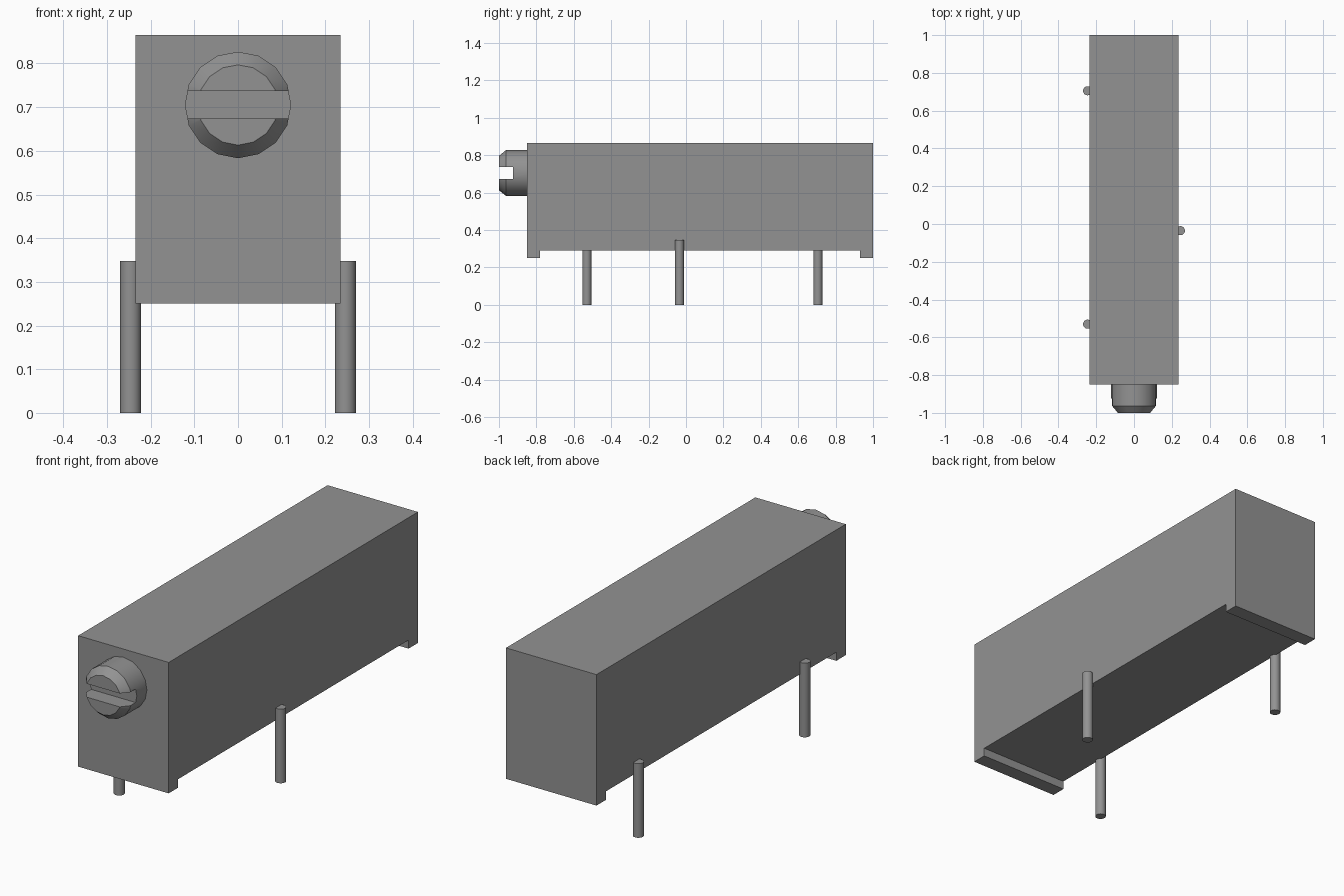
import bpy, bmesh, math
from mathutils import Matrix

cube = bpy.data.objects.get("Cube")
if cube:
    bpy.data.objects.remove(cube, do_unlink=True)

# Single grey material
grey = bpy.data.materials.new("mid grey")
grey.use_nodes = True
colour = (0.29, 0.29, 0.29, 1)
grey.diffuse_color = colour
grey.node_tree.nodes["Principled BSDF"].inputs["Base Color"].default_value = colour


def make_object(name, bm):
    bmesh.ops.recalc_face_normals(bm, faces=bm.faces)
    mesh = bpy.data.meshes.new(name)
    bm.to_mesh(mesh)
    bm.free()
    mesh.materials.append(grey)
    obj = bpy.data.objects.new(name, mesh)
    bpy.context.collection.objects.link(obj)
    return obj


def activate(obj):
    bpy.ops.object.select_all(action='DESELECT')
    obj.select_set(True)
    bpy.context.view_layer.objects.active = obj


def smooth(obj):
    activate(obj)
    bpy.ops.object.shade_smooth_by_angle(angle=math.radians(30))


# Housing: side profile (y, z) with a foot at each end, extruded across x
HALF_WIDTH = 0.235
profile = [(-0.85, 0.25), (-0.78, 0.25), (-0.78, 0.29), (0.93, 0.29),
           (0.93, 0.25), (1.0, 0.25), (1.0, 0.865), (-0.85, 0.865)]
bm = bmesh.new()
side = bm.faces.new([bm.verts.new((-HALF_WIDTH, y, z)) for y, z in profile])
ext = bmesh.ops.extrude_face_region(bm, geom=[side])
new_verts = [g for g in ext["geom"] if isinstance(g, bmesh.types.BMVert)]
bmesh.ops.translate(bm, verts=new_verts, vec=(2 * HALF_WIDTH, 0, 0))
make_object("housing", bm)

# Adjusting screw: chamfered 16-sided cylinder built from rings along y
SCREW_Z = 0.705
SIDES = 16
bm = bmesh.new()
rings = []
for y, r in [(-0.845, 0.122), (-0.963, 0.122), (-1.0, 0.092)]:
    rings.append([bm.verts.new((r * math.cos(a), y, SCREW_Z + r * math.sin(a)))
                  for a in (math.tau * i / SIDES for i in range(SIDES))])
for a, b in zip(rings, rings[1:]):
    for i in range(SIDES):
        j = (i + 1) % SIDES
        bm.faces.new((a[i], a[j], b[j], b[i]))
bm.faces.new(rings[0])
bm.faces.new(rings[-1])
screw = make_object("adjusting_screw", bm)

# Screwdriver slot cut across the screw head
bm = bmesh.new()
bmesh.ops.create_cube(bm, size=1, matrix=Matrix.Translation((0, -0.985, SCREW_Z))
                      @ Matrix.Diagonal((0.4, 0.12, 0.063, 1)))
cutter = make_object("slot_cutter", bm)
cutter.hide_render = True
cut = screw.modifiers.new("slot", 'BOOLEAN')
cut.operation = 'DIFFERENCE'
cut.solver = 'EXACT'
cut.object = cutter
activate(screw)
bpy.ops.object.modifier_apply(modifier=cut.name)
bpy.data.objects.remove(cutter, do_unlink=True)
smooth(screw)

# Three round leads, partly sunk into the housing sides
PIN_HEIGHT = 0.348
for name, x, y in [("front_right_pin", -0.246, -0.53),
                   ("middle_left_pin", 0.246, -0.035),
                   ("back_right_pin", -0.246, 0.705)]:
    bm = bmesh.new()
    bmesh.ops.create_cone(bm, cap_ends=True, segments=16, radius1=0.024,
                          radius2=0.024, depth=PIN_HEIGHT,
                          matrix=Matrix.Translation((x, y, PIN_HEIGHT / 2)))
    smooth(make_object(name, bm))
